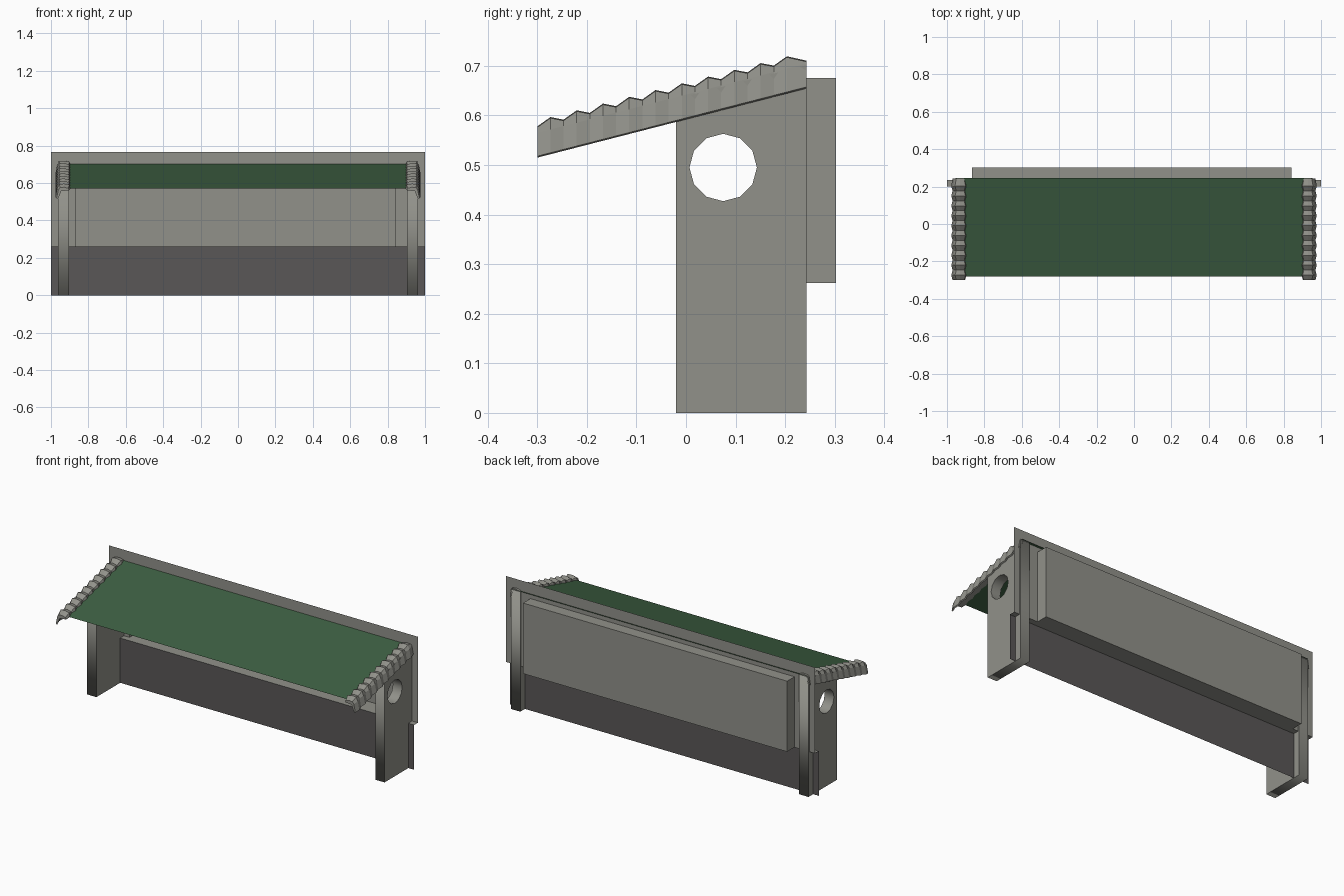
import bpy, bmesh, math

if "Cube" in bpy.data.objects:
    bpy.data.objects.remove(bpy.data.objects["Cube"])

def material(name, rgb):
    m = bpy.data.materials.new(name)
    m.diffuse_color = (*rgb, 1)
    m.use_nodes = True
    m.node_tree.nodes["Principled BSDF"].inputs["Base Color"].default_value = m.diffuse_color
    return m

GREY = material("stone grey", (0.285, 0.285, 0.255))
DARK = material("dark grey", (0.10, 0.095, 0.095))
GREEN = material("roof green", (0.047, 0.115, 0.055))

def mesh_object(name, verts, faces, mat):
    me = bpy.data.meshes.new(name)
    me.from_pydata(verts, [], faces)
    me.materials.append(mat)
    ob = bpy.data.objects.new(name, me)
    bpy.context.collection.objects.link(ob)
    return ob

def strip(name, x0, x1, profile, mat):
    """Sheet made by sweeping a (y, z) profile along x."""
    verts = [(x, y, z) for y, z in profile for x in (x0, x1)]
    faces = [(2*i, 2*i+1, 2*i+3, 2*i+2) for i in range(len(profile) - 1)]
    return mesh_object(name, verts, faces, mat)

def roof_z(y):
    return 0.57 + (y + 0.28) * 0.257

# Lower wall, and the ledge that steps back to the upper panel
strip("lower_wall", -1, 1, [(0.2, 0), (0.2, 0.262)], DARK)
strip("ledge", -1, 1, [(0.2, 0.262), (0.235, 0.262)], GREY)

# Upper panel with a rectangular bay pushed out to the back
BX0, BX1, BZ0, BZ1 = -0.867, 0.843, 0.262, 0.675
Y0, Y1 = 0.235, 0.303
strip("panel_top", -1, 1, [(Y0, BZ1), (Y0, 0.765)], GREY)
strip("panel_left", -1, BX0, [(Y0, BZ0), (Y0, BZ1)], GREY)
strip("panel_right", BX1, 1, [(Y0, BZ0), (Y0, BZ1)], GREY)
bay = [(x, y, z) for y in (Y0, Y1) for x, z in
       ((BX0, BZ0), (BX1, BZ0), (BX1, BZ1), (BX0, BZ1))]
mesh_object("rear_bay", bay, [(4, 7, 6, 5)] +
            [(i, (i+1) % 4, (i+1) % 4 + 4, i + 4) for i in range(4)], GREY)

# Green roof sheet
strip("roof", -0.955, 0.955, [(-0.28, 0.57), (0.246, roof_z(0.246))], GREEN)

# Side posts with a round twelve-sided hole
outline = [(-0.02, 0), (0.243, 0), (0.243, roof_z(0.243) - 0.003), (-0.02, roof_z(-0.02) - 0.003)]
hole = [(0.075 + 0.068*math.sin(k*math.pi/6), 0.495 + 0.068*math.cos(k*math.pi/6)) for k in range(12)]
for side, label in ((-1, "left"), (1, "right")):
    cu = bpy.data.curves.new(label + "_post", 'CURVE')
    cu.dimensions, cu.fill_mode, cu.extrude = '2D', 'BOTH', 0.03
    for pts in (outline, hole):
        sp = cu.splines.new('POLY')
        sp.points.add(len(pts) - 1)
        for p, (a, b) in zip(sp.points, pts):
            p.co = (a, b, 0, 1)
        sp.use_cyclic_u = True
    cu.materials.append(GREY)
    ob = bpy.data.objects.new(label + "_post", cu)
    bpy.context.collection.objects.link(ob)
    ob.rotation_euler = (math.pi/2, 0, math.pi/2)
    ob.location.x = side * 0.933
    bpy.ops.object.select_all(action='DESELECT')
    ob.select_set(True)
    bpy.context.view_layer.objects.active = ob
    bpy.ops.object.convert(target='MESH')

# Rippled tile edging draped over each end of the roof
STEPS = 20
for side, label in ((-1, "left"), (1, "right")):
    bm = bmesh.new()
    rings = []
    for i in range(STEPS + 1):
        y = -0.30 + i * 0.0265
        y = min(y, 0.222) if i < STEPS else 0.243
        up = i % 2
        h = 0.025 if up else 0.013
        w = 0.007 if up else 0.0
        if i == STEPS:
            h = 0.006
        z = roof_z(y)
        section = [(0.903 - w, -0.004), (0.908 - w, h - 0.006), (0.930, h), (0.950 + w, h - 0.002),
                   (0.960 + w, 0.0), (0.970 + w, -0.047), (0.962 + w, -0.050), (0.945, -0.008)]
        rings.append([bm.verts.new((side * x, y, z + dz)) for x, dz in section])
    n = len(rings[0])
    for a, b in zip(rings, rings[1:]):
        for k in range(n):
            bm.faces.new((a[k], a[(k+1) % n], b[(k+1) % n], b[k]))
    bm.faces.new(rings[0])
    bm.faces.new(rings[-1])
    bmesh.ops.recalc_face_normals(bm, faces=bm.faces)
    ob = mesh_object(label + "_tile_edging", [], [], GREY)
    bm.to_mesh(ob.data)
    bm.free()
